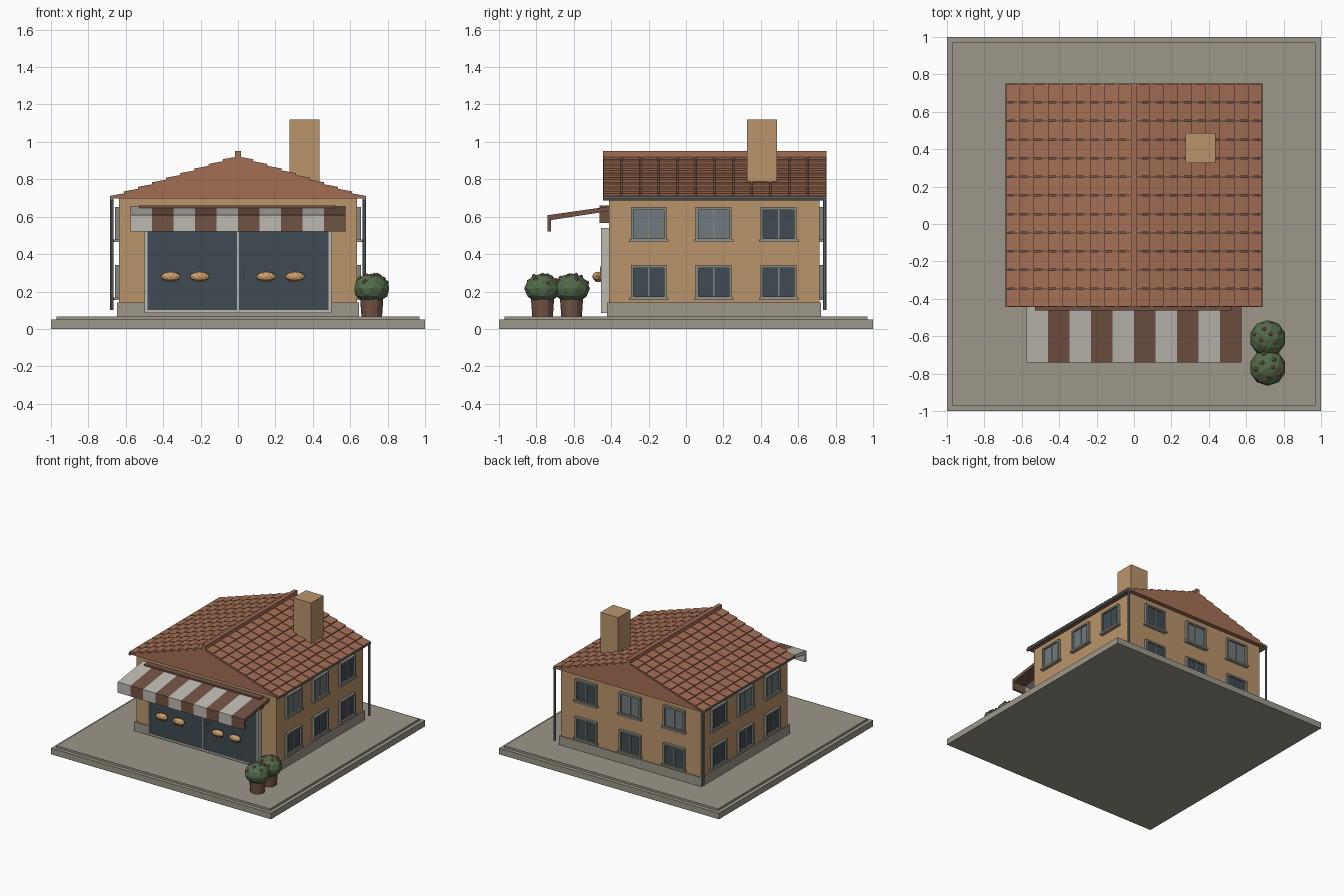
import bpy, bmesh, math
from mathutils import Vector, Matrix

if "Cube" in bpy.data.objects:
    bpy.data.objects.remove(bpy.data.objects["Cube"])


def mat(name, r, g, b):
    m = bpy.data.materials.new(name)
    m.diffuse_color = [((c / 255 + 0.055) / 1.055) ** 2.4 for c in (r, g, b)] + [1]
    m.use_nodes = True
    m.node_tree.nodes["Principled BSDF"].inputs["Base Color"].default_value = m.diffuse_color
    return m


STONE = mat("stone", 156, 151, 138)
WALL = mat("tan_wall", 186, 149, 108)
TILE = mat("roof_tile", 164, 111, 85)
BROWN = mat("dark_brown", 113, 82, 68)
CREAM = mat("cream", 190, 186, 178)
GLASS = mat("dark_glass", 62, 75, 82)
SLATE = mat("slate_blue", 110, 122, 126)
FRAME = mat("frame_grey", 135, 135, 127)
LEAF = mat("leaf_green", 82, 106, 74)
BREAD = mat("bread", 205, 160, 108)


def finish(name, bm, mats):
    bmesh.ops.recalc_face_normals(bm, faces=bm.faces)
    me = bpy.data.meshes.new(name)
    bm.to_mesh(me)
    bm.free()
    ob = bpy.data.objects.new(name, me)
    bpy.context.collection.objects.link(ob)
    for m in mats:
        me.materials.append(m)
    return ob


def add_box(bm, x0, x1, y0, y1, z0, z1, idx=0):
    vs = bmesh.ops.create_cube(bm, size=1)["verts"]
    for v in vs:
        v.co = Vector(((x0 + x1) / 2 + v.co.x * (x1 - x0),
                       (y0 + y1) / 2 + v.co.y * (y1 - y0),
                       (z0 + z1) / 2 + v.co.z * (z1 - z0)))
    for f in {f for v in vs for f in v.link_faces}:
        f.material_index = idx


def box(name, m, *dims):
    bm = bmesh.new()
    add_box(bm, *dims)
    return finish(name, bm, [m])


def add_prism(bm, pts, axis, a, b, idx=0):
    """Extrude a (u, z) profile along x or y from a to b."""
    def place(u, z, t):
        return (t, u, z) if axis == "x" else (u, t, z)
    lo = [bm.verts.new(place(u, z, a)) for u, z in pts]
    hi = [bm.verts.new(place(u, z, b)) for u, z in pts]
    n = len(pts)
    faces = [bm.faces.new(lo), bm.faces.new(hi)]
    faces += [bm.faces.new((lo[i], lo[(i + 1) % n], hi[(i + 1) % n], hi[i])) for i in range(n)]
    for f in faces:
        f.material_index = idx


def cylinder(name, m, loc, r0, r1, depth, sides, rot=None):
    bm = bmesh.new()
    mx = Matrix.Translation(loc) @ (rot or Matrix())
    bmesh.ops.create_cone(bm, cap_ends=True, segments=sides, radius1=r0, radius2=r1,
                          depth=depth, matrix=mx)
    return finish(name, bm, [m])


# Ground slab and main body
box("base_slab", STONE, -1, 1, -1, 1, 0, 0.05)
box("paving", STONE, -0.97, 0.97, -0.97, 0.97, 0.05, 0.066)
box("plinth", STONE, -0.647, 0.647, -0.423, 0.722, 0.06, 0.14)
box("walls", WALL, -0.636, 0.636, -0.411, 0.714, 0.1, 0.702)
box("chimney", WALL, 0.275, 0.437, 0.325, 0.487, 0.78, 1.12)

# Roof: solid gable body, tilted tiles, ridge cap
Y0, Y1 = -0.445, 0.75
bm = bmesh.new()
add_prism(bm, [(-0.675, 0.697), (0.675, 0.697), (0, 0.918)], "y", Y0, Y1)
finish("roof_body", bm, [TILE])
bm = bmesh.new()
add_prism(bm, [(-0.674, 0.7), (0.674, 0.7), (0, 0.920)], "y", Y0 + 0.005, Y1 - 0.005)
finish("roof_underlay", bm, [BROWN])

bm = bmesh.new()
ROWS, COLS = 9, 12
top, eave = Vector((0.0, 0.918)), Vector((0.68, 0.697))
nrm = Vector((-(eave - top).y, (eave - top).x)).normalized()
pitch = (Y1 - Y0) / COLS
for side in (-1, 1):
    for r in range(ROWS):
        a = top.lerp(eave, r / ROWS)
        b = top.lerp(eave, min(1, (r + 1.04) / ROWS))
        prof = [a, b, b + nrm * 0.015, a + nrm * 0.004]
        for c in range(COLS):
            y = Y0 + c * pitch
            add_prism(bm, [(side * p.x, p.y) for p in prof], "y", y + 0.004, y + pitch - 0.004)
finish("roof_tiles", bm, [TILE])
box("ridge_cap", TILE, -0.015, 0.015, Y0, Y1, 0.905, 0.95)

# Gutters and downpipes
for side, tag in ((-1, "left"), (1, "right")):
    cylinder(f"gutter_{tag}", SLATE, (side * 0.675, (Y0 + Y1) / 2, 0.697), 0.011, 0.011,
             Y1 - Y0, 8, Matrix.Rotation(math.pi / 2, 4, "X"))
    cylinder(f"downpipe_{tag}", SLATE, (side * 0.675, 0.742, 0.4), 0.009, 0.009, 0.6, 8)


# Windows: built facing -y, then turned onto each wall
def window(name, pos, angle, pane):
    w, h, t = 0.096, 0.091, 0.014
    bm = bmesh.new()
    add_box(bm, -w + t, w - t, -0.008, 0.005, -h + t, h - t, 1)
    for s in (-1, 1):
        add_box(bm, *sorted((s * w, s * (w - t))), -0.022, 0.005, -h, h)
        add_box(bm, -w, w, -0.022, 0.005, *sorted((s * h, s * (h - t))))
    add_box(bm, -0.004, 0.004, -0.013, 0.005, -h + t, h - t)
    add_box(bm, -0.106, 0.106, -0.03, 0.005, -h - 0.004, -h + 0.01, 2)
    bm.transform(Matrix.Translation(pos) @ Matrix.Rotation(angle, 4, "Z"))
    finish(name, bm, [FRAME, pane, STONE])


for z, level in ((0.25, "lower"), (0.56, "upper")):
    for i in (-1, 0, 1):
        up = level == "upper"
        y = 0.148 + 0.347 * i
        window(f"right_window_{level}_{i + 2}", (0.636, y, z), math.pi / 2,
               SLATE if up and i < 1 else GLASS)
        window(f"left_window_{level}_{i + 2}", (-0.636, y, z), -math.pi / 2,
               SLATE if up and i < 1 else GLASS)
        window(f"back_window_{level}_{i + 2}", (0.4 * i, 0.714, z), math.pi,
               SLATE if up and i < 1 else GLASS)

# Shop front: glass, frame bars and door handle
box("shop_glass", GLASS, -0.49, 0.49, -0.448, -0.405, 0.09, 0.54)
bm = bmesh.new()
for x0, x1 in ((-0.5, -0.485), (-0.006, 0.006), (0.485, 0.5)):
    add_box(bm, x0, x1, -0.455, -0.405, 0.085, 0.54)
for z0, z1 in ((0.085, 0.1), (0.525, 0.54)):
    add_box(bm, -0.5, 0.5, -0.455, -0.405, z0, z1)
finish("shop_frame", bm, [CREAM])
box("door_handle", FRAME, 0.036, 0.043, -0.46, -0.445, 0.25, 0.335)

# Loaves displayed on the glass
for i, x in enumerate((-0.36, -0.205, 0.15, 0.305)):
    bm = bmesh.new()
    bmesh.ops.create_icosphere(bm, subdivisions=2, radius=1, matrix=Matrix.Translation(
        (x, -0.474, 0.28)) @ Matrix.Diagonal((0.053, 0.027, 0.026, 1)))
    finish(f"loaf_{i + 1}", bm, [BREAD])
    box(f"loaf_tray_{i + 1}", BROWN, x - 0.03, x + 0.03, -0.485, -0.445, 0.25, 0.262)

# Awning: striped slope with hanging valance, and its housing
bm = bmesh.new()
awning = [(-0.411, 0.655), (-0.74, 0.608), (-0.74, 0.52), (-0.722, 0.52),
          (-0.722, 0.582), (-0.411, 0.63)]
for i in range(10):
    x = -0.575 + 0.115 * i
    add_prism(bm, awning, "x", x, x + 0.115, i % 2)
finish("awning", bm, [CREAM, BROWN])
box("awning_housing", BROWN, -0.53, 0.525, -0.462, -0.405, 0.567, 0.66)

# Potted bushes with small blossoms
for n, y in enumerate((-0.767, -0.612)):
    cylinder(f"pot_{n + 1}", BROWN, (0.715, y, 0.115), 0.055, 0.062, 0.1, 12)
    c = Vector((0.715, y, 0.216))
    bm = bmesh.new()
    bmesh.ops.create_icosphere(bm, subdivisions=2, radius=1, matrix=Matrix.Translation(c)
                               @ Matrix.Diagonal((0.098, 0.098, 0.08, 1)))
    finish(f"bush_{n + 1}", bm, [LEAF])
    bm = bmesh.new()
    for k in range(9):
        a, el = k * 2.4 + n, math.radians(72 - 6 * k)
        d = Vector((math.cos(a) * math.cos(el) * 0.093, math.sin(a) * math.cos(el) * 0.093,
                    math.sin(el) * 0.076))
        bmesh.ops.create_icosphere(bm, subdivisions=1, radius=0.013,
                                   matrix=Matrix.Translation(c + d))
    finish(f"blossoms_{n + 1}", bm, [TILE])
